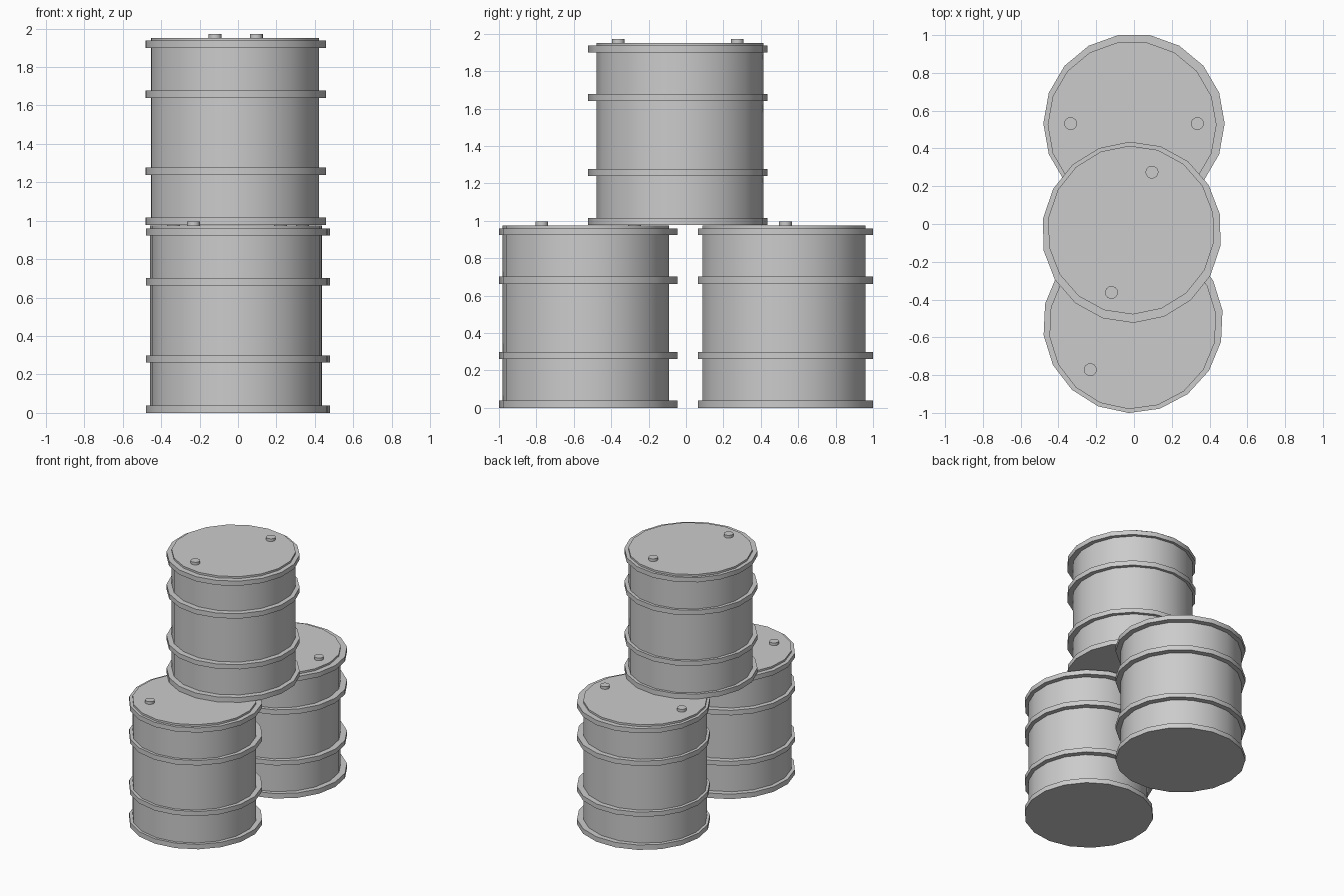
import bpy, bmesh, math
from mathutils import Matrix

if "Cube" in bpy.data.objects:
    bpy.data.objects.remove(bpy.data.objects["Cube"])

SIDES = 18
RIM, BODY = 0.48, 0.447          # hoop and shell radii
SHIFT = (-0.010, -0.007)         # shell sits slightly off the hoop centre
HOOPS = [(0.0, 0.039), (0.262, 0.299), (0.663, 0.702), (0.923, 0.960)]
TOP = 0.975


def loop(bm, r, z, offset):
    ox, oy = offset
    step = 2 * math.pi / SIDES
    return [bm.verts.new((ox + r * math.cos(i * step), oy + 0.99 * r * math.sin(i * step), z))
            for i in range(SIDES)]


def barrel_mesh():
    # profile of the drum: shell with four raised hoops
    profile = []
    for z0, z1 in HOOPS:
        if z0 > 0:
            profile.append((BODY, z0, SHIFT))
        profile += [(RIM, z0, (0, 0)), (RIM, z1, (0, 0)), (BODY, z1, SHIFT)]
    profile.append((BODY, TOP, SHIFT))

    bm = bmesh.new()
    loops = [loop(bm, *p) for p in profile]
    for a, b in zip(loops, loops[1:]):
        for i in range(SIDES):
            j = (i + 1) % SIDES
            bm.faces.new((a[i], a[j], b[j], b[i]))
    bm.faces.new(loops[0][::-1])
    bm.faces.new(loops[-1])

    # two bungs on the lid
    for x in (-0.336, 0.336):
        bmesh.ops.create_cone(bm, cap_ends=True, segments=16, radius1=0.034, radius2=0.034,
                              depth=0.024, matrix=Matrix.Translation((x, 0, TOP + 0.009)))
    mesh = bpy.data.meshes.new("barrel")
    bm.to_mesh(mesh)
    bm.free()
    return mesh


# three copies of the drum: two on the ground, one stacked across them
mesh = barrel_mesh()
for name, pos, turn in (("rear_barrel", (0, 0.532, 0), 0),
                        ("front_barrel", (-0.005, -0.523, 0), 47.6),
                        ("top_barrel", (-0.012, -0.044, 0.977), 251.4)):
    ob = bpy.data.objects.new(name, mesh)
    ob.location = pos
    ob.rotation_euler.z = math.radians(turn)
    bpy.context.collection.objects.link(ob)

# smooth sides, sharp hoop edges
bpy.ops.object.select_all(action='DESELECT')
ob.select_set(True)
bpy.context.view_layer.objects.active = ob
bpy.ops.object.shade_smooth_by_angle(angle=math.radians(35))
